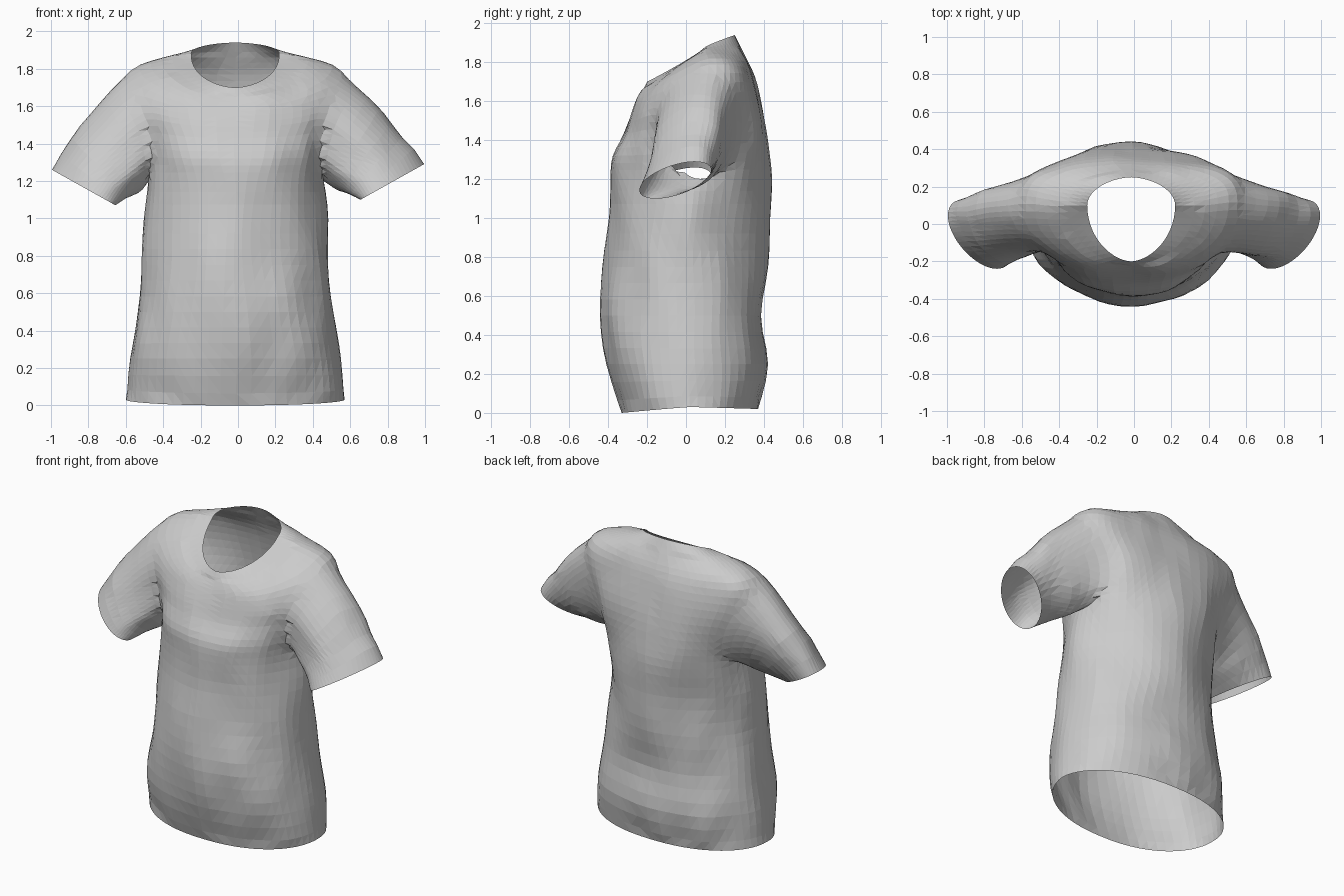
import bpy, bmesh, math
from mathutils import Vector, noise

if "Cube" in bpy.data.objects:
    bpy.data.objects.remove(bpy.data.objects["Cube"])

COLUMNS = 56
STEPS = 3
SLEEVE_STEPS = 7
CENTRE_X = -0.015

# Cross-sections from hem to neckline:
# half width, side y, front y, back y, front z, side z, back z, roundness, back curve
SECTIONS = [
    (.585, .02, -.33, .37, 0, .03, .02, .9, 1),
    (.565, .01, -.40, .42, .25, .25, .25, .9, 1),
    (.525, 0, -.44, .395, .5, .5, .5, .95, 1),
    (.5, 0, -.425, .415, .75, .75, .75, 1.1, 1.1),
    (.49, .02, -.4, .43, 1, 1, 1, 1.1, 1.2),
    (.475, .04, -.385, .435, 1.2, 1.2, 1.2, .95, 1.1),
    (.475, .05, -.37, .425, 1.32, 1.33, 1.34, .8, .85),
    (.52, .07, -.32, .41, 1.43, 1.5, 1.5, .8, .65),
    (.61, .09, -.285, .375, 1.52, 1.66, 1.65, .85, .65),
    (.575, .11, -.25, .335, 1.6, 1.8, 1.77, .8, .7),
    (.4, .1, -.225, .29, 1.65, 1.86, 1.86, .9, .9),
    (.235, .1, -.2, .25, 1.7, 1.88, 1.94, 1.15, 1),
]


def smooth_sections(rows, steps):
    """Catmull-Rom interpolation between neighbouring cross-sections."""
    result = []
    last = len(rows) - 1
    for i in range(last):
        before, a, b, after = rows[max(i - 1, 0)], rows[i], rows[i + 1], rows[min(i + 2, last)]
        for s in range(steps):
            t = s / steps
            result.append([
                q + t * ((r - p) + t * ((2 * p - 5 * q + 4 * r - u) + t * (3 * (q - r) + u - p))) / 2
                for p, q, r, u in zip(before, a, b, after)])
    result.append(rows[last])
    return result


def section_point(section, angle):
    width, side_y, front_y, back_y, front_z, side_z, back_z, roundness, back_curve = section
    c, s = math.cos(angle), math.sin(angle)
    depth = abs(s) ** (back_curve if s > 0 else 1)
    end_y, end_z = (back_y, back_z) if s > 0 else (front_y, front_z)
    x = CENTRE_X + width * math.copysign(abs(c) ** roundness, c)
    y = side_y + (end_y - side_y) * depth
    z = side_z + (end_z - side_z) * abs(s) ** (1 / roundness)
    return Vector((x, y, z))


def crumple(point, amount):
    """Small cloth folds, mostly running up and down."""
    return noise.noise_vector(Vector((point.x * 5, point.y * 5, point.z * 3))) * amount


# Torso shell, open at hem and neck
bm = bmesh.new()
rings = []
sections = smooth_sections(SECTIONS, STEPS)
for row, section in enumerate(sections):
    ring = []
    for col in range(COLUMNS):
        p = section_point(section, 2 * math.pi * col / COLUMNS)
        if 0 < row < len(sections) - STEPS:
            fold = crumple(p, .018)
            p += Vector((fold.x, fold.y, 0))
        ring.append(bm.verts.new(p))
    rings.append(ring)
for low, high in zip(rings, rings[1:]):
    for i in range(COLUMNS):
        j = (i + 1) % COLUMNS
        bm.faces.new((low[i], low[j], high[j], high[i]))

# Armholes: oval openings cut in both sides
HOLE_Y, HOLE_Z, HOLE_RY, HOLE_RZ = .08, 1.48, .22, .28


def in_armhole(face):
    p = face.calc_center_median()
    oval = ((p.y - HOLE_Y) / HOLE_RY) ** 2 + ((p.z - HOLE_Z) / HOLE_RZ) ** 2
    return abs(p.x) > .3 and oval < 1


bmesh.ops.delete(bm, geom=[f for f in bm.faces if in_armhole(f)], context='FACES')


# Sleeves: each armhole edge loop is drawn out to a slanted cuff
def add_sleeve(side):
    pairs = []
    for e in bm.edges:
        mid = (e.verts[0].co + e.verts[1].co) / 2
        if e.is_boundary and mid.x * side > .3 and mid.z > 1:
            loop = e.link_loops[0]
            pairs.append((loop.vert, loop.link_loop_next.vert))
    following = dict(pairs)
    previous = {b: a for a, b in pairs}
    # soften the stepped cut into an even seam
    for _ in range(3):
        eased = {v: (previous[v].co + following[v].co + v.co * 2) / 4 for v in following}
        for v, co in eased.items():
            v.co = co
    paths = {}
    for v in following:
        angle = math.atan2((v.co.z - HOLE_Z) / HOLE_RZ, (v.co.y - HOLE_Y) / HOLE_RY)
        up, back = math.sin(angle), math.cos(angle)
        cuff = Vector((side * (.825 + .17 * up),
                       -.055 + .1 * up + .155 * back,
                       1.18 + .015 * side + .095 * up))
        start = v.co.copy()
        bend = (start + cuff) / 2 + Vector((side * .03, 0, .05)) * max(up, -.2)
        path = [v]
        for k in range(1, SLEEVE_STEPS + 1):
            t = k / SLEEVE_STEPS
            p = start * (1 - t) ** 2 + bend * 2 * t * (1 - t) + cuff * t * t
            if k < SLEEVE_STEPS:
                p += crumple(p, .1 * t * (1 - t))
            path.append(bm.verts.new(p))
        paths[v] = path
    for a, b in pairs:
        for k in range(SLEEVE_STEPS):
            bm.faces.new((paths[b][k], paths[a][k], paths[a][k + 1], paths[b][k + 1]))


for side in (-1, 1):
    add_sleeve(side)

# Ease the cloth around the shoulder seams
shoulders = [v for v in bm.verts
             if not v.is_boundary and .38 < abs(v.co.x) < .8 and v.co.z > 1.25]
for _ in range(3):
    bmesh.ops.smooth_vert(bm, verts=shoulders, factor=.5,
                          use_axis_x=True, use_axis_y=True, use_axis_z=True)

bmesh.ops.triangulate(bm, faces=bm.faces[:])
mesh = bpy.data.meshes.new("shirt")
bm.to_mesh(mesh)
bm.free()
shirt = bpy.data.objects.new("shirt", mesh)
bpy.context.collection.objects.link(shirt)

# Plain grey cloth
cloth = bpy.data.materials.new("grey_cloth")
cloth.use_nodes = True
grey = (.6, .6, .6, 1)
cloth.diffuse_color = grey
cloth.node_tree.nodes["Principled BSDF"].inputs["Base Color"].default_value = grey
mesh.materials.append(cloth)
